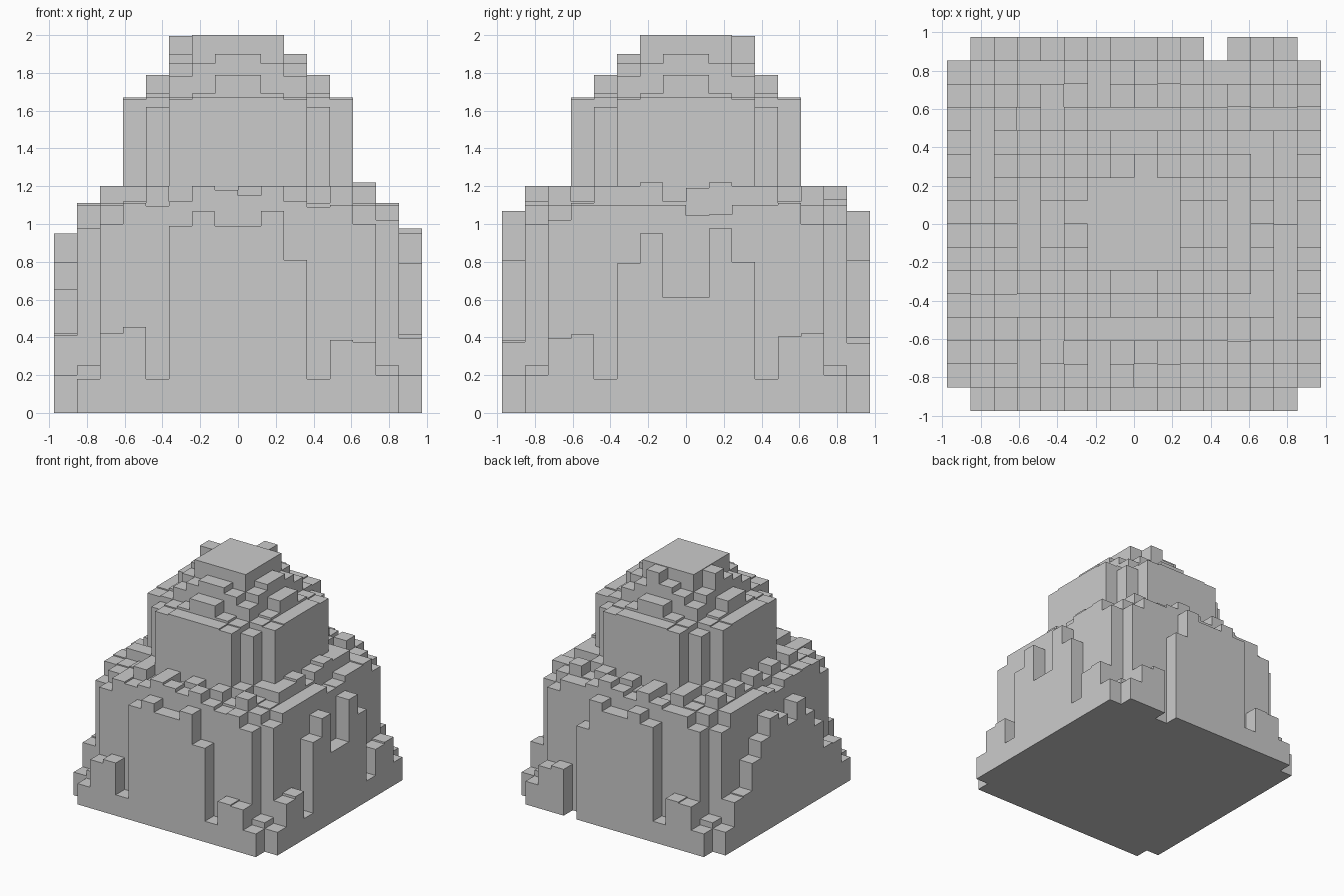
import bpy, bmesh

if "Cube" in bpy.data.objects:
    bpy.data.objects.remove(bpy.data.objects["Cube"])

N = 16
CELL = 1.95 / N
H = [[0.0] * N for _ in range(N)]      # H[x][y] column heights


def ring(r, front, right=None, back=None, left=None, corner=0.0):
    """Set one square ring of columns; each side runs in +x or +y between its corners."""
    far = N - 1 - r
    right, back, left = right or front, back or front, left or front
    for i in range(far - r - 1):
        k = r + 1 + i
        H[k][r], H[far][k], H[k][far], H[r][k] = front[i], right[i], back[i], left[i]
    for x in (r, far):
        for y in (r, far):
            H[x][y] = corner


def sym(*half):
    return list(half) + list(half[::-1])


# Outer buttresses, notched and stepped
ring(0,
     [.18, .42, .455, .18, .99, 1.065, .99, .99, 1.07, .81, .18, .385, .375, .2],
     [.2, .395, .415, .18, .79, .95, .61, .61, .975, .8, .18, .405, .42, .2],
     [.2, .4, .41, .18, .99, 1.07, 1.0, 1.0, 1.07, .81, 0, .4, .37, .2],
     [.2, .41, .42, .655, .795, .95, .8, .9, .95, .795, .655, .42, .41, .2])

# Main wall with ragged parapet
ring(1,
     [1.0, 1.11, 1.095, 1.12, 1.2, 1.18, 1.15, 1.2, 1.12, 1.09, 1.1, 1.0],
     [1.02, 1.1, 1.1, 1.1, 1.1, 1.1, 1.045, 1.05, 1.1, 1.1, 1.11, 1.0],
     [1.0, 1.1, 1.1, 1.13, 1.2, 1.11, 1.15, 1.2, 1.13, 1.1, 1.1, 1.0],
     [.98, 1.1, 1.11, 1.1, 1.11, 1.05, 1.08, 1.1, 1.1, 1.1, 1.1, .98],
     corner=.25)

# Terrace walk
ring(2,
     [1.11, 1.2, 1.11, 1.2, 1.12, 1.2, 1.12, 1.2, 1.11, 1.2],
     [1.11, 1.2, 1.2, 1.22, 1.12, 1.19, 1.22, 1.2, 1.2, 1.11],
     corner=1.1)

# Upper block with stepped corners
ring(3, sym(1.2, 1.66, 1.67, 1.67), corner=1.12)
ring(4, sym(1.67, 1.69, 1.79), corner=1.62)
# Crown steps and cap
ring(5, sym(1.85, 1.9), corner=1.78)
ring(6, sym(2.0), corner=2.0)
ring(7, [], corner=2.0)
H[5][8] = H[8][10] = 1.995


def height(x, y):
    return H[x][y] if 0 <= x < N and 0 <= y < N else 0.0


def build(name, r0, r1):
    """Mesh the columns of rings r0..r1, with only their exposed walls."""
    bm = bmesh.new()

    def quad(*pts):
        bm.faces.new([bm.verts.new(p) for p in pts])

    for x in range(N):
        for y in range(N):
            h = H[x][y]
            if not r0 <= min(x, y, N - 1 - x, N - 1 - y) <= r1 or h <= 0:
                continue
            a, b = (x - N / 2) * CELL, (y - N / 2) * CELL
            c, d = a + CELL, b + CELL
            quad((a, b, h), (c, b, h), (c, d, h), (a, d, h))
            quad((a, d, 0), (c, d, 0), (c, b, 0), (a, b, 0))
            walls = ((0, -1, (a, b), (c, b)), (1, 0, (c, b), (c, d)),
                     (0, 1, (c, d), (a, d)), (-1, 0, (a, d), (a, b)))
            for dx, dy, p, q in walls:
                low = height(x + dx, y + dy)
                if low < h - 1e-5:
                    quad((*p, low), (*q, low), (*q, h), (*p, h))
    bmesh.ops.remove_doubles(bm, verts=bm.verts, dist=1e-5)
    mesh = bpy.data.meshes.new(name)
    bm.to_mesh(mesh)
    bm.free()
    bpy.context.collection.objects.link(bpy.data.objects.new(name, mesh))


build("outer_buttresses", 0, 0)
build("main_wall_and_terrace", 1, 2)
build("upper_block", 3, 4)
build("crown", 5, 7)
